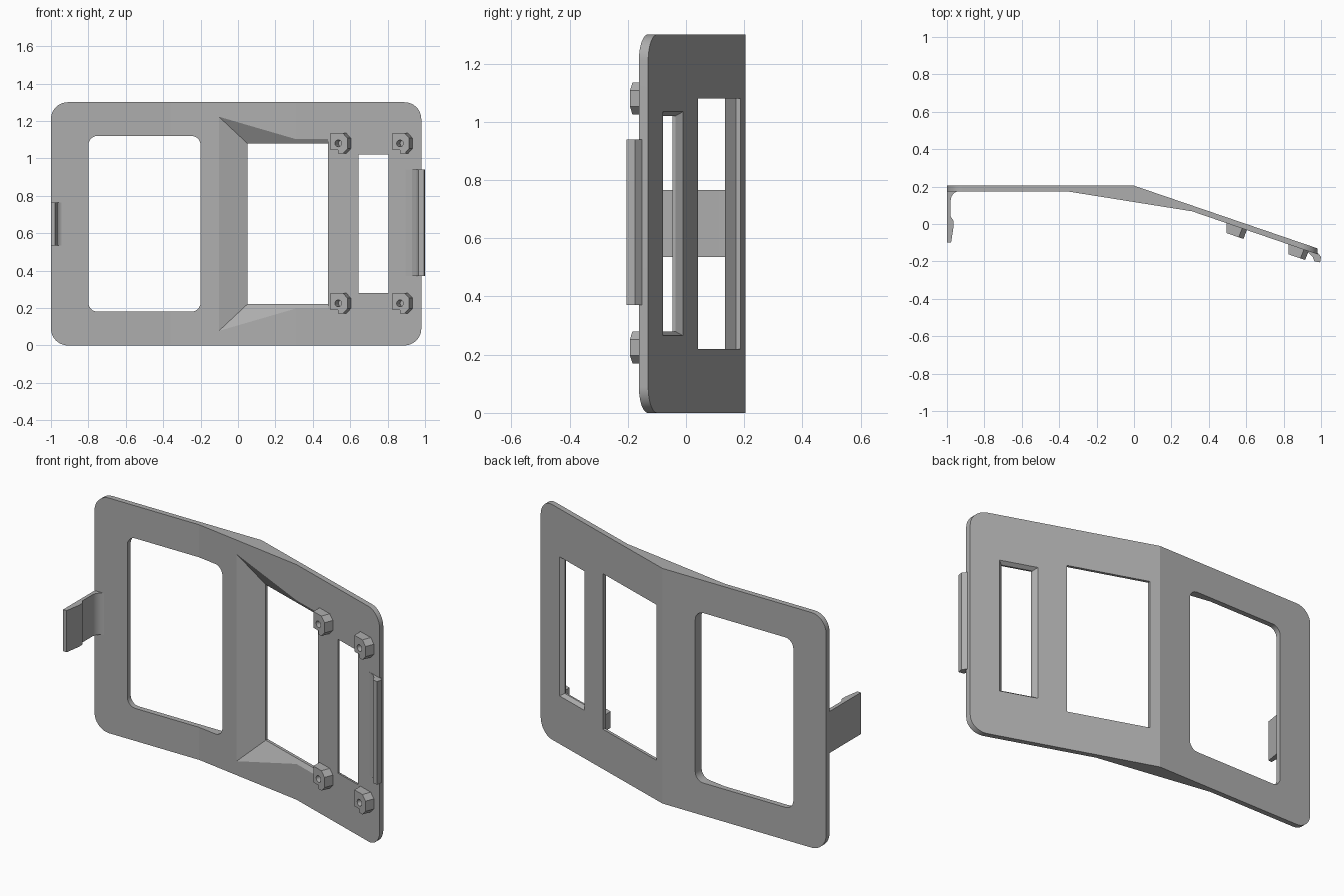
import bpy, bmesh, math
from mathutils import Vector

cube = bpy.data.objects.get("Cube")
if cube:
    bpy.data.objects.remove(cube, do_unlink=True)

GREY = (0.42, 0.42, 0.42, 1)
grey = bpy.data.materials.new("plain_grey")
grey.use_nodes = True
grey.diffuse_color = GREY
grey.node_tree.nodes["Principled BSDF"].inputs["Base Color"].default_value = GREY

FOLD_Y, SLOPE, HEIGHT = 0.205, 0.342, 1.3
COS = math.cos(math.atan(SLOPE))


def loft(name, ring_a, ring_b):
    """Closed solid between two rings with the same number of points."""
    bm = bmesh.new()
    a = [bm.verts.new(p) for p in ring_a]
    b = [bm.verts.new(p) for p in ring_b]
    bm.faces.new(a)
    bm.faces.new(b)
    for i in range(len(a)):
        j = (i + 1) % len(a)
        bm.faces.new((a[i], a[j], b[j], b[i]))
    bmesh.ops.recalc_face_normals(bm, faces=bm.faces)
    mesh = bpy.data.meshes.new(name)
    bm.to_mesh(mesh)
    bm.free()
    mesh.materials.append(grey)
    ob = bpy.data.objects.new(name, mesh)
    bpy.context.collection.objects.link(ob)
    return ob


def upright(name, profile, z0, z1):
    """Extrude a plan profile (x, y) between two heights."""
    return loft(name, [(x, y, z0) for x, y in profile], [(x, y, z1) for x, y in profile])


def slant(x, z, depth):
    """Point at a given depth in front of the tilted back face."""
    return Vector((x, FOLD_Y - SLOPE * x - depth / COS, z))


def slant_rect(x0, x1, z0, z1, depth):
    return [slant(x, z, depth) for x, z in ((x0, z0), (x1, z0), (x1, z1), (x0, z1))]


def rounded_block(name, x0, x1, z0, z1, r, steps=12):
    """Block through the whole depth with rounded corners."""
    pts = []
    corners = ((x1 - r, z1 - r), (x0 + r, z1 - r), (x0 + r, z0 + r), (x1 - r, z0 + r))
    for q, (cx, cz) in enumerate(corners):
        for i in range(steps + 1):
            t = math.pi / 2 * (q + i / steps)
            pts.append((cx + r * math.cos(t), cz + r * math.sin(t)))
    return loft(name, [(x, -0.6, z) for x, z in pts], [(x, 0.6, z) for x, z in pts])


def boolean(ob, cutter, operation="DIFFERENCE"):
    bpy.context.view_layer.objects.active = ob
    mod = ob.modifiers.new("cut", "BOOLEAN")
    mod.operation, mod.solver, mod.object = operation, "EXACT", cutter
    bpy.ops.object.modifier_apply(modifier=mod.name)
    bpy.data.objects.remove(cutter, do_unlink=True)


# Bent panel with rounded corners
panel = upright("bent_panel", [(-1.1, FOLD_Y), (0, FOLD_Y), (1.1, -0.171), (1.1, -0.203),
                               (0.31, 0.068), (-0.36, 0.175), (-1.1, 0.175)], -0.1, 1.4)
boolean(panel, rounded_block("outline", -1, 0.98, 0, HEIGHT, 0.09), "INTERSECT")

# Large rounded window
boolean(panel, rounded_block("large_window", -0.8, -0.2, 0.18, 1.12, 0.05))

# Middle window with a flared pocket on the front
boolean(panel, loft("pocket", slant_rect(0.05, 0.48, 0.22, 1.08, 0.016),
                    slant_rect(-0.246, 0.50, -0.057, 1.357, 0.18)))
boolean(panel, loft("middle_window", slant_rect(0.05, 0.48, 0.22, 1.08, -0.05),
                    slant_rect(0.05, 0.48, 0.22, 1.08, 0.03)))

# Narrow window chamfered on the back
boolean(panel, loft("chamfer", slant_rect(0.622, 0.842, 0.258, 1.042, -0.01),
                    slant_rect(0.645, 0.805, 0.28, 1.02, 0.02)))
boolean(panel, loft("narrow_window", slant_rect(0.645, 0.805, 0.28, 1.02, 0.01),
                    slant_rect(0.645, 0.805, 0.28, 1.02, 0.08)))
parts = [panel]

# Screw bosses: chamfered on one side, notched in a lower corner
BOSS = [(-0.04, 0.055), (-0.04, -0.035), (0, -0.035), (0, -0.055),
        (0.025, -0.055), (0.05, -0.028), (0.05, 0.028), (0.025, 0.055)]
LEAN = 0.02
for side, bx in (("inner", 0.535), ("outer", 0.865)):
    for level, bz in (("lower", 0.225), ("upper", 1.08)):
        base = [slant(bx + u + (LEAN if u > 0 else 0), bz + v, 0.025) for u, v in BOSS]
        tip = [slant(bx + u, bz + v, 0.08) for u, v in BOSS]
        boss = loft(f"{side}_{level}_boss", base, tip)
        circle = [(0.018 * math.cos(t), 0.018 * math.sin(t))
                  for t in (math.tau * i / 24 for i in range(24))]
        boolean(boss, loft("hole", [slant(bx + LEAN + u, bz + v, 0.032) for u, v in circle],
                           [slant(bx - 0.007 + u, bz + v, 0.1) for u, v in circle]))
        parts.append(boss)

# Long hook on the right-hand end of the panel
parts.append(upright("edge_hook", [(0.89, -0.115), (0.89, -0.13), (0.93, -0.15), (0.955, -0.175),
                                   (0.965, -0.2), (0.995, -0.205), (1.0, -0.175),
                                   (0.975, -0.145), (0.965, -0.128)], 0.37, 0.94))

# Spring clip on the opposite end, filleted into the panel
fillet = [(-0.93 - 0.05 * math.sin(t), 0.125 + 0.052 * math.cos(t))
          for t in (math.pi / 2 * i / 12 for i in range(13))]
parts.append(upright("spring_clip", [(-1, -0.1), (-1, 0.19), (-0.93, 0.19)] + fillet +
                     [(-0.98, 0.04), (-0.965, 0.018), (-0.964, -0.01), (-0.978, -0.1)],
                     0.535, 0.765))

# Smooth the round corners, keep the folds crisp
bpy.ops.object.select_all(action="DESELECT")
for ob in parts:
    ob.select_set(True)
bpy.context.view_layer.objects.active = panel
bpy.ops.object.shade_smooth_by_angle(angle=math.radians(8.2))
